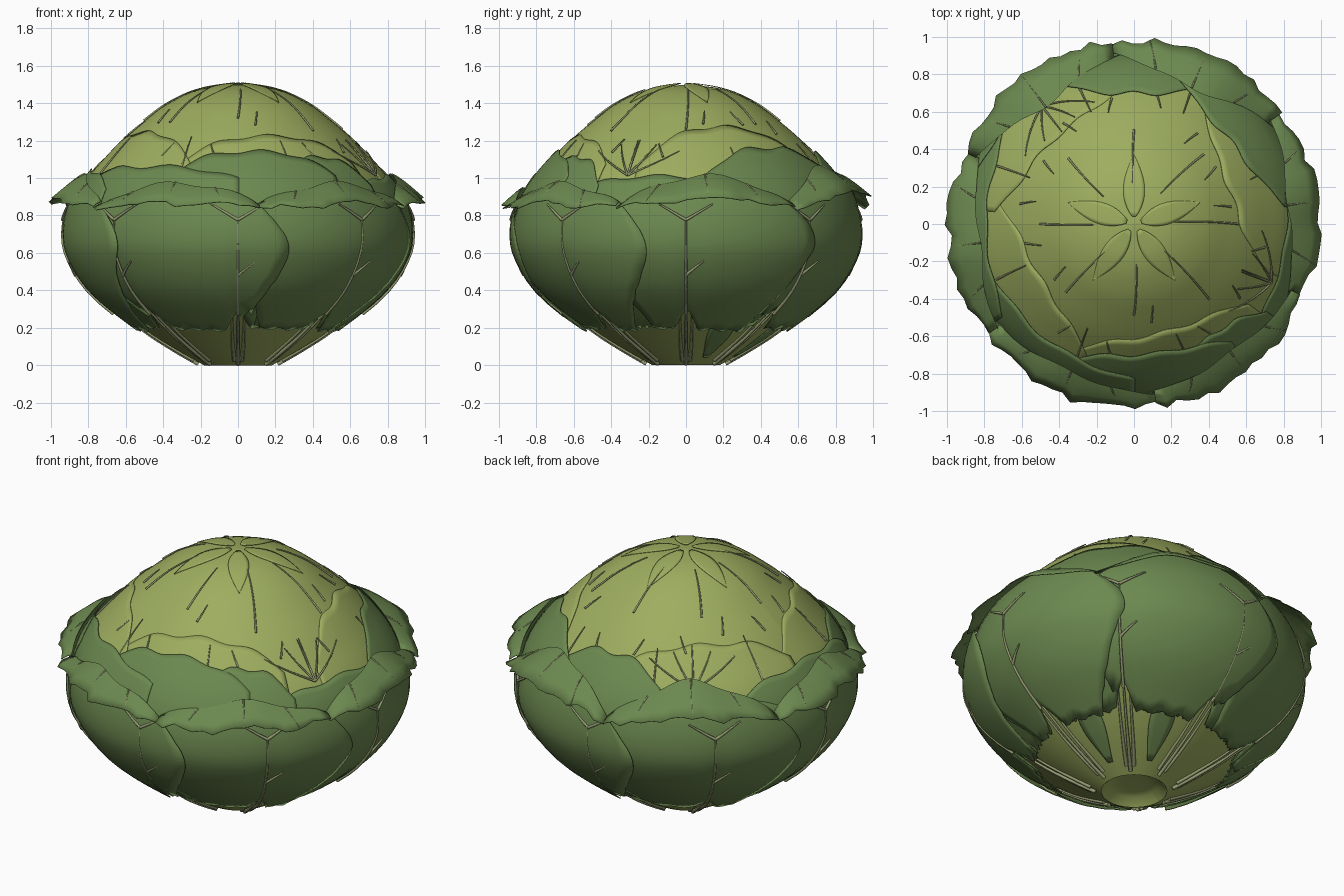
import bpy, math, random
from mathutils import Vector

random.seed(4)
if "Cube" in bpy.data.objects:
    bpy.data.objects.remove(bpy.data.objects["Cube"])


def material(name, colour):
    m = bpy.data.materials.new(name)
    m.use_nodes = True
    m.diffuse_color = (*colour, 1)
    bsdf = m.node_tree.nodes["Principled BSDF"]
    bsdf.inputs["Base Color"].default_value = (*colour, 1)
    bsdf.inputs["Roughness"].default_value = 0.8
    return m


PALE = material("pale green", (0.34, 0.42, 0.115))
DARK = material("dark green", (0.15, 0.25, 0.08))
VEIN = material("vein olive", (0.29, 0.32, 0.16))

# Head profile as (radius, height), smoothed into a dense line
KNOTS = [Vector(p) for p in [(.18, 0), (.34, .09), (.51, .2), (.76, .4), (.88, .58),
                             (.905, .72), (.87, .88), (.8, 1.0), (.715, 1.1), (.62, 1.2),
                             (.505, 1.3), (.37, 1.4), (.2, 1.475), (0, 1.5)]]
PROFILE = []
for i in range(len(KNOTS) - 1):
    a, b = KNOTS[max(i - 1, 0)], KNOTS[i]
    c, d = KNOTS[i + 1], KNOTS[min(i + 2, len(KNOTS) - 1)]
    for j in range(10):
        t = j / 10
        PROFILE.append(b + (c - a) * t / 2 + (2 * a - 5 * b + 4 * c - d) * t * t / 2
                       + (3 * b - a - 3 * c + d) * t ** 3 / 2)
PROFILE.append(KNOTS[-1])
LAST = len(PROFILE) - 1


def s_at(z):
    """Profile position for a height."""
    for i in range(LAST):
        if PROFILE[i + 1].y >= z:
            return i + max(0, z - PROFILE[i].y) / (PROFILE[i + 1].y - PROFILE[i].y)
    return LAST


def polar(deg, r, z):
    a = math.radians(deg)
    return Vector((r * math.cos(a), r * math.sin(a), z))


def surface(deg, s, off=0.0):
    """Point above the head at an angle and profile position."""
    s = min(max(s, 0), LAST)
    i = min(int(s), LAST - 1)
    tangent = (PROFILE[i + 1] - PROFILE[i]).normalized()
    p = PROFILE[i].lerp(PROFILE[i + 1], s - i) + Vector((tangent.y, -tangent.x)) * off
    return polar(deg, p.x, p.y)


def hem(deg):
    """Lower edge height of the dark leaves, notched at every rib."""
    gap = abs((deg + 22.5) % 45 - 22.5)
    return .215 + .12 * max(0, 1 - gap / 6) + .008 * math.sin(deg * 1.7)


def sheet(name, func, nu, nv, mat, thick=0.005):
    """Grid surface from func(u in -1..1, v in 0..1)."""
    verts = [func(2 * i / nu - 1, j / nv) for j in range(nv + 1) for i in range(nu + 1)]
    w = nu + 1
    faces = [(j * w + i, j * w + i + 1, j * w + w + i + 1, j * w + w + i)
             for j in range(nv) for i in range(nu)]
    me = bpy.data.meshes.new(name)
    me.from_pydata(verts, [], faces)
    me.materials.append(mat)
    ob = bpy.data.objects.new(name, me)
    bpy.context.collection.objects.link(ob)
    select(ob)
    bpy.ops.object.shade_smooth_by_angle(angle=math.radians(35))
    if thick:
        mod = ob.modifiers.new("thickness", "SOLIDIFY")
        mod.thickness = thick
        mod.offset = -1


def select(ob):
    bpy.ops.object.select_all(action="DESELECT")
    bpy.context.view_layer.objects.active = ob
    ob.select_set(True)


def veins(name, paths, radius):
    """Tapered tubes along point lists, made into one mesh."""
    cu = bpy.data.curves.new(name, "CURVE")
    cu.dimensions = "3D"
    cu.bevel_depth = radius
    cu.bevel_resolution = 1
    cu.use_fill_caps = True
    for path in paths:
        sp = cu.splines.new("POLY")
        sp.points.add(len(path) - 1)
        for k, (pt, co) in enumerate(zip(sp.points, path)):
            pt.co = (*co, 1)
            pt.radius = 1 - 0.5 * k / (len(path) - 1)
    cu.materials.append(VEIN)
    ob = bpy.data.objects.new(name, cu)
    bpy.context.collection.objects.link(ob)
    select(ob)
    bpy.ops.object.convert(target="MESH")


def run(d0, z0, d1, z1, off, n=10):
    """Path on the head from one angle and height to another."""
    s0, s1 = s_at(z0), s_at(z1)
    return [surface(d0 + (d1 - d0) * k / n, s0 + (s1 - s0) * k / n, off) for k in range(n + 1)]


# Pale head and its stalk end
sheet("head", lambda u, v: surface(180 * u, v * LAST), 64, 52, PALE, 0)
sheet("stalk_end", lambda u, v: polar(180 * u, .18 * v, .05 - .05 * v ** 6), 32, 4, PALE, 0)


def wrap_leaf(name, mat, centre, half, low, edge, high, off):
    """Close-lying leaf with an arched, slightly uneven upper rim."""
    phase = random.uniform(0, 6)

    def point(u, v):
        deg = centre + half * u * (.8 + .2 * math.sin(math.pi * min(1, v + .3)))
        top = edge + (high - edge) * (1 - abs(u) ** 3) + .01 * math.sin(9 * u + phase)
        s0, s1 = s_at(low or hem(deg)), s_at(top)
        return surface(deg, s0 + (s1 - s0) * v, off + .004 * u)
    sheet(name, point, 36, 20, mat)


# Pale inner leaves
for k, (centre, high) in enumerate([(-75, 1.22), (20, 1.27), (135, 1.2), (-150, 1.24)]):
    wrap_leaf(f"pale_leaf_{k}", PALE, centre, 50, .5, 1.08, high, .005)

# Dark inner leaves seen above the folded rims
for k, (centre, half, edge, high) in enumerate([(-84, 42, 1.0, 1.13), (-55, 27, .96, 1.1),
                                                (-128, 48, .98, 1.05), (40, 42, .99, 1.15),
                                                (90, 36, .95, 1.13), (180, 44, .94, 1.03),
                                                (135, 40, .85, .93), (-10, 40, .92, 1.0)]):
    wrap_leaf(f"dark_leaf_{k}", DARK, centre, half, 0, edge, high, .018)

# Outer leaves: rise to a crest, then fold sharply outwards into a ragged rim
rim_paths = []
BEND = .88
for k, lift in enumerate([.02, .07, .07, .02, -.02, -.02]):
    centre, nu = 7 + 60 * k, 18
    rag = [random.uniform(-.035, .005) for _ in range(nu + 1)]
    phase = random.uniform(0, 6)

    def outer(u, v):
        i = round((u + 1) * nu / 2)
        arch = (1 - abs(u) ** 1.7) ** .9
        crest = .85 + (.125 + lift) * arch + .01 * math.sin(7 * u + phase)
        t = min(v / BEND, 1)
        half = 25 + 12 * math.sin(math.pi * t ** 1.2) + 5 * t
        deg = centre + half * u
        s0, s1 = s_at(hem(deg)), s_at(crest)
        p = surface(deg, s0 + (s1 - s0) * t, .032 + .01 * u)
        if v > BEND:
            f = (v - BEND) / (1 - BEND)
            r = math.hypot(p.x, p.y)
            tip = .985 + .02 * arch + rag[i]
            drop = .035 + (.09 + lift * .3) * arch + rag[i] * .5
            return polar(deg, r + (tip - r) * f, p.z - drop * f ** 1.2)
        return p

    sheet(f"outer_leaf_{k}", outer, nu, 25, DARK)
    for u in (-.55, 0, .5):
        rim_paths.append([outer(u * (1 + .2 * j / 6), BEND + (1 - BEND) * j / 6.5)
                          + Vector((0, 0, .003)) for j in range(7)])
veins("rim_veins", rim_paths, .005)

# Ribs on the outer leaves, forking under the rim, and at the base
ribs, base_ribs = [], []
for k in range(8):
    d = 45 * k
    ribs.append(run(d, .3, d, .78, .034))
    for side in (-1, 1):
        ribs.append(run(d, .77, d + 9 * side, .85, .037, 5))
        base_ribs.append(run(d + 5 * side, .03, d + 3 * side, .3, .004))
    ribs.append(run(d, .5, d + 6, .57, .035, 4))
    base_ribs.append(run(d, .015, d, .36, .01))
veins("outer_ribs", ribs, .009)
veins("base_ribs", base_ribs, .011)

# Dark slivers between the base ribs
for k, d in enumerate((22, 68)):
    sheet(f"base_sliver_{k}",
          lambda u, v: surface(d + u * (3 + 5 * math.sin(math.pi * v * .8)), s_at(.05 + .19 * v), .01),
          4, 8, DARK)

# Veins on the pale crown
crown = []
for k in range(8):
    d = 45 * k
    crown.append(run(d, random.uniform(1.24, 1.32), d + random.uniform(-4, 4), 1.47, .004))
    crown.append(run(d + 22, 1.02, d + 21, random.uniform(1.15, 1.22), .008))
    for side in (-1, 1):
        z = random.uniform(1.1, 1.3)
        crown.append(run(d + 10 * side, z, d + 13 * side, z + .07, .006, 4))
# Fans of veins where the pale leaves show down to the rim
for d in (-23, 128):
    for spread in (-20, -9, 0, 9, 20):
        crown.append(run(d, 1.01, d + spread, 1.2 - abs(spread) * .003, .008, 8))
veins("crown_veins", crown, .006)

# Star of small leaf tips at the very top
for k in range(5):
    def tip(u, v):
        r = .04 + .33 * v
        s = next(s for s in range(LAST, 0, -1) if PROFILE[s].x >= r)
        f = (r - PROFILE[s].x) / (PROFILE[s + 1].x - PROFILE[s].x)
        wide = .058 * math.sin(math.pi * (.04 + .96 * v) ** .9)
        return surface(90 + 72 * k - math.degrees(u * wide / r), s + f, .004 + .008 * (1 - v) ** 2)
    sheet(f"crown_tip_{k}", tip, 6, 12, PALE, .003)
